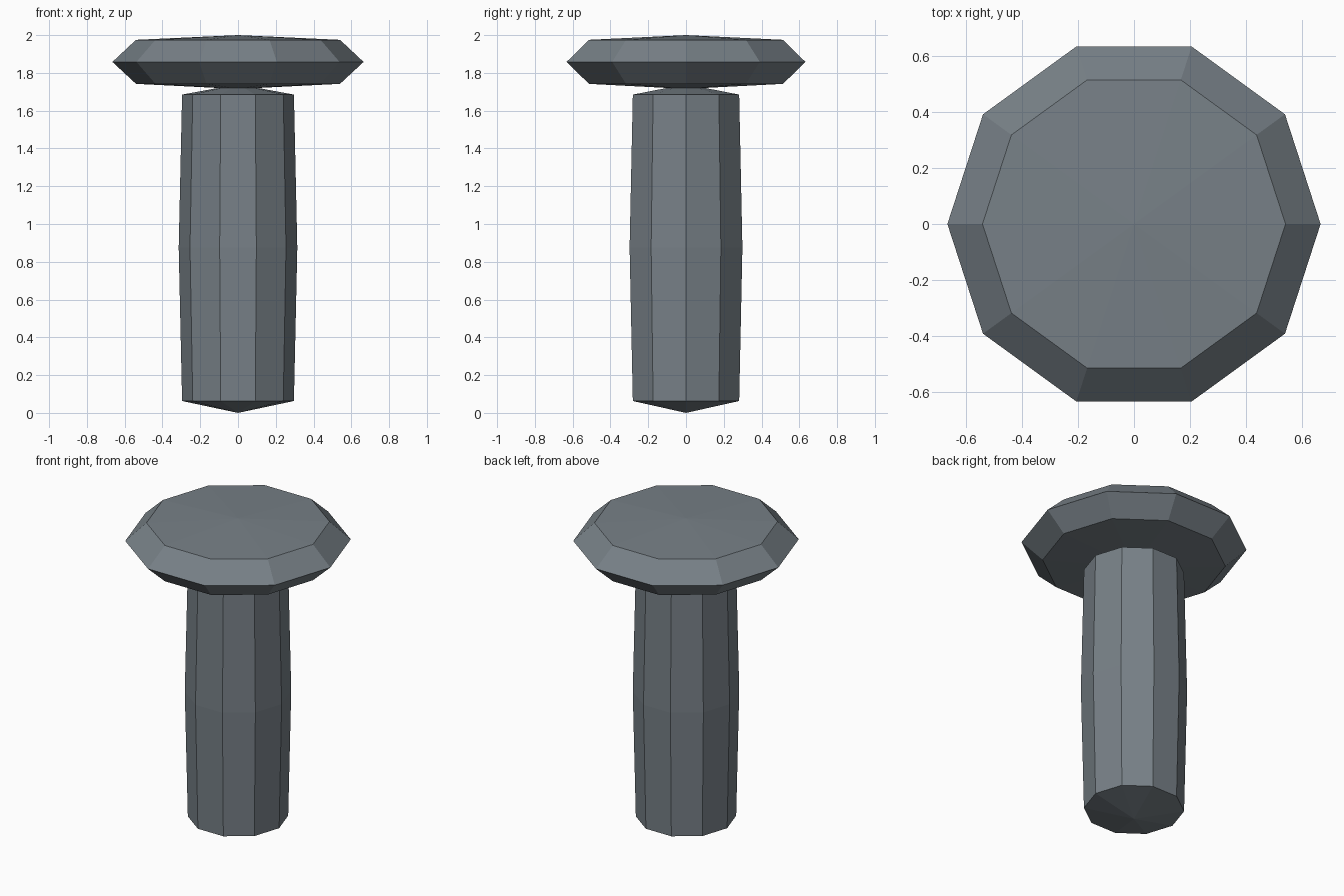
import bpy
import bmesh
import math

if "Cube" in bpy.data.objects:
    bpy.data.objects.remove(bpy.data.objects["Cube"])

SIDES = 10

slate = bpy.data.materials.new("slate_grey")
slate.diffuse_color = (0.185, 0.217, 0.242, 1.0)
slate.use_nodes = True
slate.node_tree.nodes["Principled BSDF"].inputs["Base Color"].default_value = slate.diffuse_color


def lathe(name, bottom, rings, top):
    """Faceted solid from (radius, z) rings, closed by shallow cones."""
    bm = bmesh.new()
    loops = []
    for r, z in rings:
        angles = [2 * math.pi * i / SIDES for i in range(SIDES)]
        loops.append([bm.verts.new((r * math.cos(a), r * math.sin(a), z)) for a in angles])
    low = bm.verts.new((0, 0, bottom))
    high = bm.verts.new((0, 0, top))
    for i in range(SIDES):
        j = (i + 1) % SIDES
        bm.faces.new((low, loops[0][j], loops[0][i]))
        for a, b in zip(loops, loops[1:]):
            bm.faces.new((a[i], a[j], b[j], b[i]))
        bm.faces.new((high, loops[-1][i], loops[-1][j]))
    mesh = bpy.data.meshes.new(name)
    bm.to_mesh(mesh)
    bm.free()
    mesh.materials.append(slate)
    obj = bpy.data.objects.new(name, mesh)
    bpy.context.collection.objects.link(obj)
    return obj


# Slightly barrelled shaft with pointed ends
lathe("shaft", 0.0, [(0.296, 0.063), (0.314, 0.875), (0.296, 1.685)], 1.74)

# Wide bevelled head
lathe("head", 1.715, [(0.54, 1.742), (0.665, 1.858), (0.54, 1.975)], 2.0)
